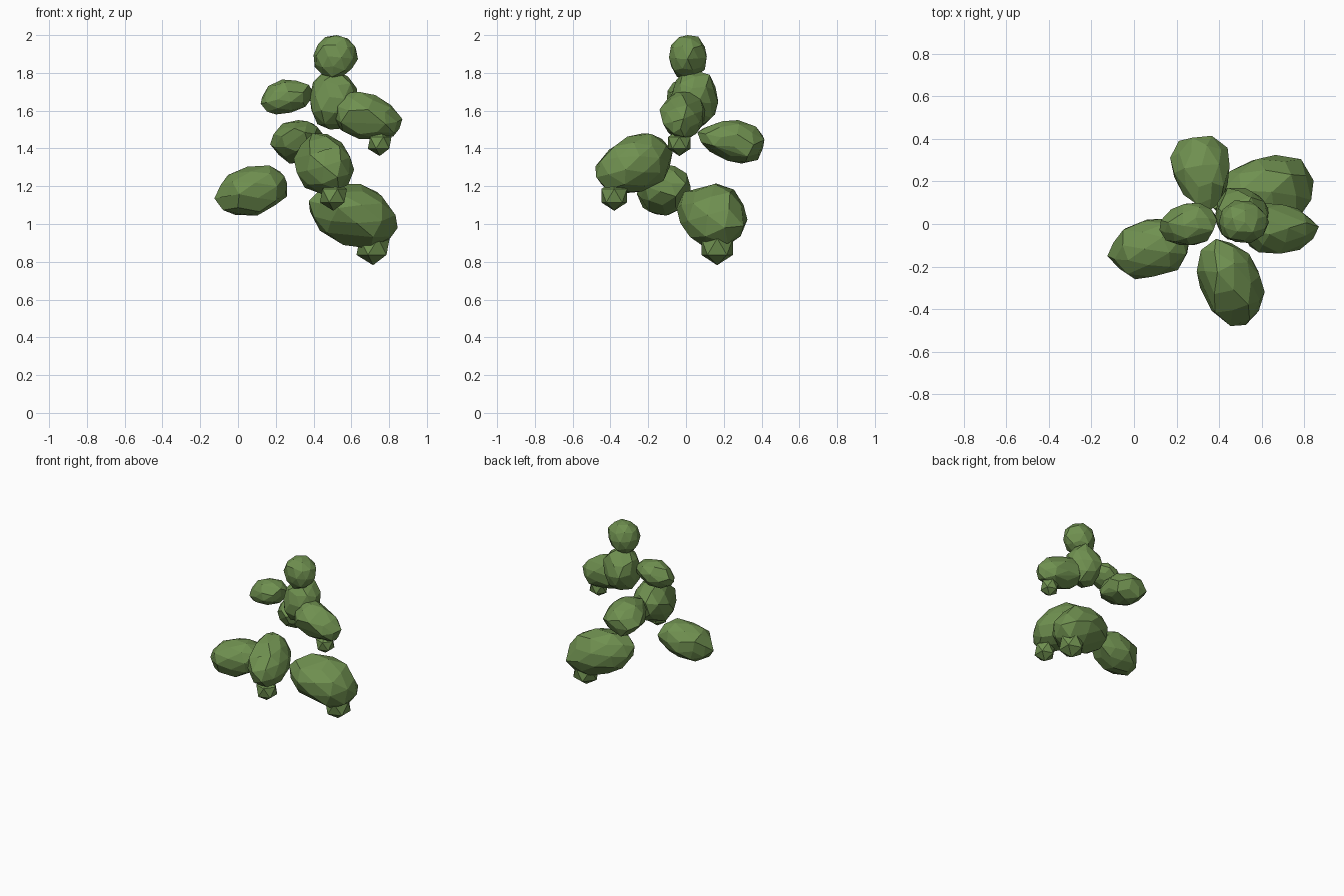
import bpy, bmesh, random
from math import radians
from mathutils import Vector, Matrix

random.seed(4)
cube = bpy.data.objects.get("Cube")
if cube:
    bpy.data.objects.remove(cube)

leaf = bpy.data.materials.new("leaf_green")
leaf.use_nodes = True
colour = (0.16, 0.28, 0.08, 1)
leaf.diffuse_color = colour
leaf.node_tree.nodes["Principled BSDF"].inputs["Base Color"].default_value = colour


def finish(name, bm):
    mesh = bpy.data.meshes.new(name)
    bmesh.ops.recalc_face_normals(bm, faces=bm.faces)
    bm.to_mesh(mesh)
    bm.free()
    mesh.materials.append(leaf)
    bpy.context.collection.objects.link(bpy.data.objects.new(name, mesh))


def clump(name, low, high, axis, stretch=1.5, taper=0.0):
    """Faceted leaf clump, long along axis, fitted between two corners."""
    bm = bmesh.new()
    bmesh.ops.create_icosphere(bm, subdivisions=2, radius=1)
    turn = Vector(axis).to_track_quat('Z', 'Y')
    for v in bm.verts:
        p = v.co * random.uniform(0.93, 1.08)
        width = 1 + taper * p.z
        v.co = turn @ Vector((p.x * width, p.y * width, p.z * stretch))
    bmesh.ops.convex_hull(bm, input=bm.verts)
    # Fit each direction to its extent
    for i in range(3):
        values = [v.co[i] for v in bm.verts]
        small, size = min(values), max(values) - min(values)
        for v in bm.verts:
            v.co[i] = low[i] + (v.co[i] - small) / size * (high[i] - low[i])
    # Merge nearly level triangles into broad facets
    bmesh.ops.dissolve_limit(bm, angle_limit=radians(11), verts=bm.verts, edges=bm.edges)
    finish(name, bm)


def sprig(name, centre, radius):
    """Small pointed tuft hanging under a clump."""
    bm = bmesh.new()
    bmesh.ops.create_icosphere(bm, subdivisions=1, radius=radius,
                               matrix=Matrix.Translation(centre))
    finish(name, bm)


# Crown
clump("crown_top", (.40, -.09, 1.77), (.635, .11, 2.0), (.1, 0, 1), 1.1)
clump("crown_base", (.38, -.08, 1.50), (.635, .17, 1.81), (.1, .1, 1), 1.2)

# Upper branch clumps
clump("upper_left_clump", (.50, -.14, 1.45), (.87, .10, 1.70), (.4, -.03, -.15), 1.6, -.2)
clump("upper_right_clump", (.12, -.10, 1.58), (.39, .10, 1.765), (.25, .04, .07), 1.5)
clump("back_clump", (.17, .06, 1.32), (.45, .415, 1.55), (-.05, .35, -.09), 1.5, .2)

# Lower branch clumps
clump("front_clump", (.295, -.48, 1.16), (.615, -.07, 1.48), (.12, -.38, -.12), 1.5)
clump("lower_right_clump", (-.125, -.26, 1.045), (.26, .025, 1.31), (.33, .06, .07), 1.5)
clump("lower_left_clump", (.375, -.05, .87), (.845, .325, 1.215), (.4, .1, -.12), 1.5, .12)

# Hanging sprigs
sprig("upper_left_sprig", (.75, -.035, 1.43), .07)
sprig("front_sprig", (.505, -.38, 1.15), .08)
sprig("lower_left_sprig", (.715, .165, .88), .098)
